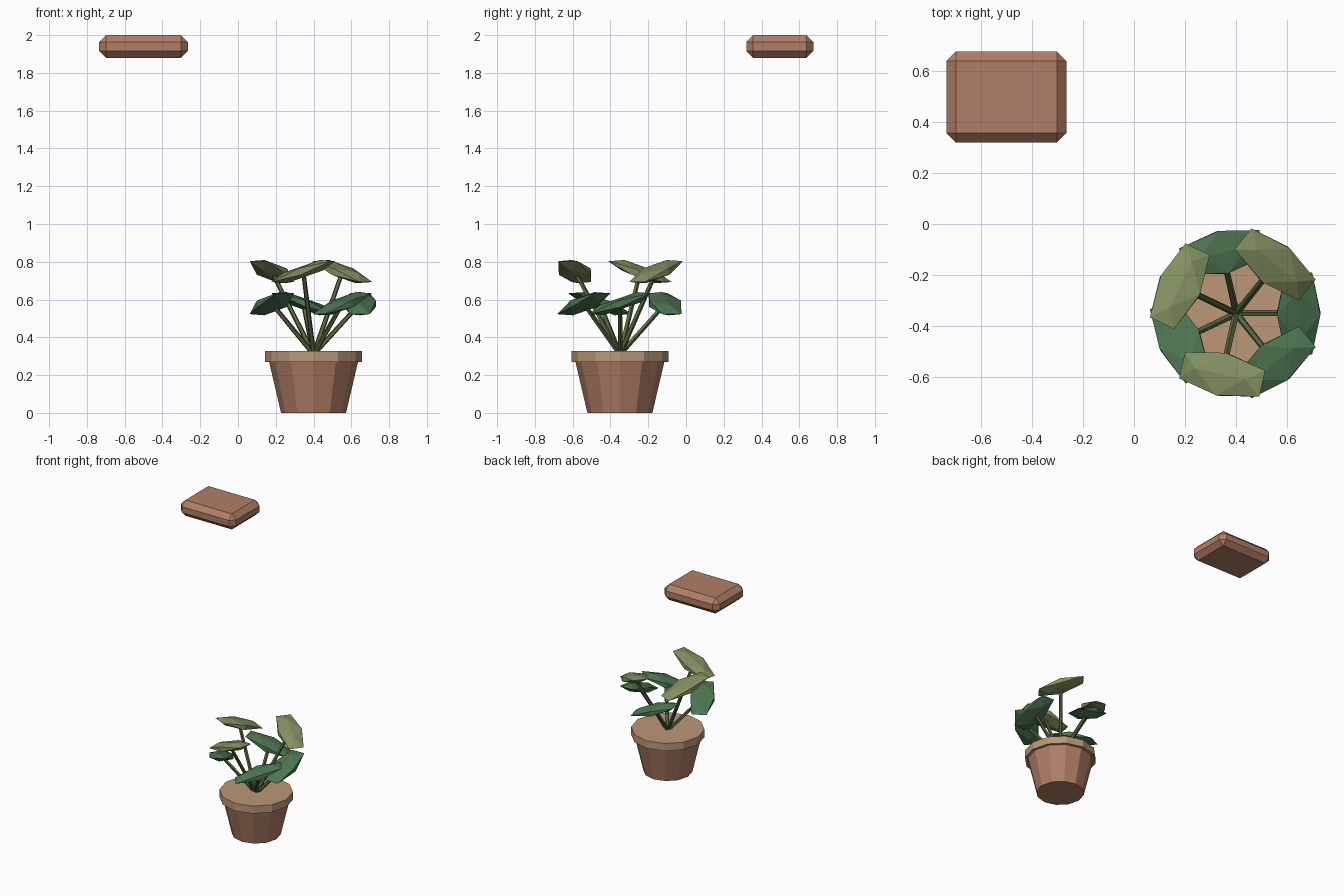
import bpy, bmesh, math
from mathutils import Vector, Matrix

if "Cube" in bpy.data.objects:
    bpy.data.objects.remove(bpy.data.objects["Cube"])

PX, PY = 0.40, -0.35          # plant axis


def material(name, rgb):
    m = bpy.data.materials.new(name)
    m.diffuse_color = (*rgb, 1)
    m.use_nodes = True
    m.node_tree.nodes["Principled BSDF"].inputs["Base Color"].default_value = m.diffuse_color
    return m


CLAY = material("clay", (0.44, 0.21, 0.135))
TAN = material("tan_clay", (0.50, 0.31, 0.18))
STEM = material("stem_green", (0.10, 0.14, 0.05))
DARK = material("dark_leaf", (0.075, 0.18, 0.085))
LIGHT = material("light_leaf", (0.22, 0.28, 0.12))


def finish(name, bm, mat, matrix=None):
    if matrix is not None:
        bm.transform(matrix)
    bmesh.ops.recalc_face_normals(bm, faces=bm.faces)
    me = bpy.data.meshes.new(name)
    bm.to_mesh(me)
    bm.free()
    me.materials.append(mat)
    ob = bpy.data.objects.new(name, me)
    bpy.context.collection.objects.link(ob)
    return ob


def rod(name, a, b, r1, r2, sides, mat):
    """Tapered cylinder from point a to point b."""
    a, b = Vector(a), Vector(b)
    d = b - a
    bm = bmesh.new()
    bmesh.ops.create_cone(bm, cap_ends=True, segments=sides,
                          radius1=r1, radius2=r2, depth=d.length)
    rot = Vector((0, 0, 1)).rotation_difference(d).to_matrix().to_4x4()
    return finish(name, bm, mat, Matrix.Translation((a + b) / 2) @ rot)


def leaf(name, centre, angle, mat):
    """Flattened icosahedron, long side around the pot, tilted."""
    bm = bmesh.new()
    p, q = 0.5257, 0.8507
    for i in (-1, 1):
        for j in (-1, 1):
            for co in ((i * p, j * q, 0), (0, i * p, j * q), (j * q, 0, i * p)):
                bm.verts.new(co)
    bmesh.ops.convex_hull(bm, input=bm.verts)
    m = (Matrix.Translation(centre) @ Matrix.Rotation(angle, 4, 'Z')
         @ Matrix.Rotation(0.33, 4, 'X') @ Matrix.Diagonal((0.1, 0.2, 0.034, 1)))
    return finish(name, bm, mat, m)


# Floating chamfered block
bm = bmesh.new()
bmesh.ops.create_cube(bm, size=1)
bm.transform(Matrix.Translation((-0.50, 0.497, 1.94)) @ Matrix.Diagonal((0.47, 0.356, 0.12, 1)))
bmesh.ops.bevel(bm, geom=bm.edges[:], offset=0.037, segments=1, affect='EDGES')
finish("block", bm, CLAY)

# Pot and rim
rod("pot", (PX, PY, 0), (PX, PY, 0.29), 0.172, 0.24, 12, CLAY)
rod("pot_rim", (PX, PY, 0.27), (PX, PY, 0.328), 0.257, 0.257, 12, TAN)

# Seven stems with alternating low and high leaves
for k in range(7):
    a = k * math.tau / 7
    high = k % 2 == 1
    tip = (PX + 0.245 * math.cos(a), PY + 0.245 * math.sin(a), 0.748 if high else 0.578)
    rod(f"stem_{k}", (PX, PY, 0.31), tip, 0.014, 0.012, 5, STEM)
    leaf(f"leaf_{k}", tip, a, LIGHT if high else DARK)
